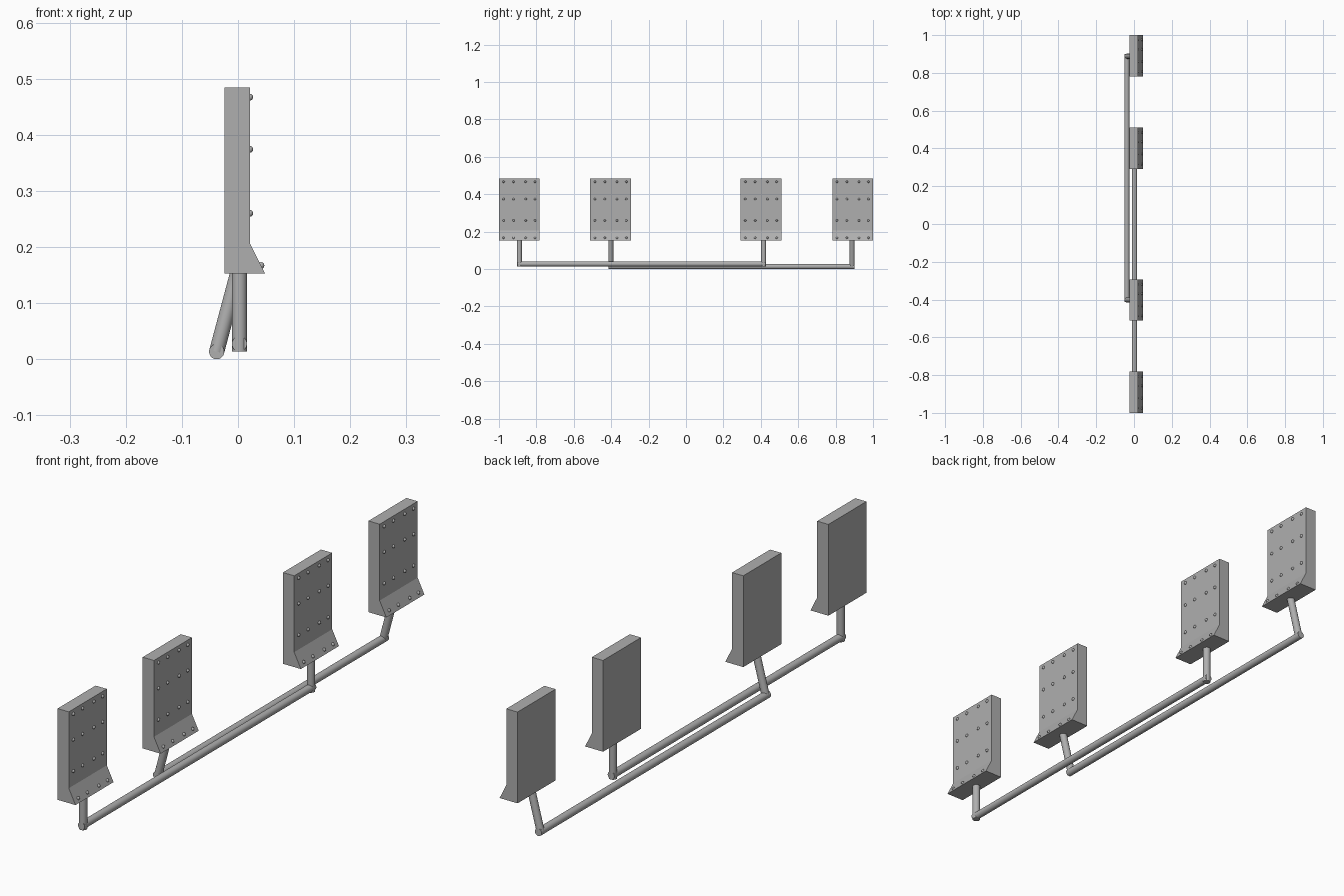
import bpy, bmesh, math
from mathutils import Vector, Matrix

if "Cube" in bpy.data.objects:
    bpy.data.objects.remove(bpy.data.objects["Cube"])

grey = bpy.data.materials.new("steel_grey")
grey.diffuse_color = (0.43, 0.43, 0.43, 1)
grey.use_nodes = True
grey.node_tree.nodes["Principled BSDF"].inputs["Base Color"].default_value = grey.diffuse_color

PIPE_R = 0.0135
PAD_W = 0.218
PAD_Y = (-0.891, -0.403, 0.401, 0.891)


def finish(name, bm, smooth=False):
    bmesh.ops.recalc_face_normals(bm, faces=bm.faces)
    mesh = bpy.data.meshes.new(name)
    bm.to_mesh(mesh)
    bm.free()
    mesh.materials.append(grey)
    obj = bpy.data.objects.new(name, mesh)
    bpy.context.collection.objects.link(obj)
    if smooth:
        bpy.ops.object.select_all(action='DESELECT')
        obj.select_set(True)
        bpy.context.view_layer.objects.active = obj
        bpy.ops.object.shade_smooth_by_angle(angle=math.radians(40))
    return obj


def pipe(name, a, b):
    a, b = Vector(a), Vector(b)
    d = b - a
    mat = Matrix.Translation((a + b) / 2) @ d.to_track_quat('Z', 'Y').to_matrix().to_4x4()
    bm = bmesh.new()
    bmesh.ops.create_cone(bm, cap_ends=True, segments=32, radius1=PIPE_R,
                          radius2=PIPE_R, depth=d.length, matrix=mat)
    return finish(name, bm, True)


# Target plates: side profile with a flared foot, extruded along y
PROFILE = [(-0.024, 0.153), (0.048, 0.153), (0.021, 0.207), (0.021, 0.484), (-0.024, 0.484)]


def plate(name, yc):
    bm = bmesh.new()
    face = bm.faces.new([bm.verts.new((x, yc - PAD_W / 2, z)) for x, z in PROFILE])
    ext = bmesh.ops.extrude_face_region(bm, geom=[face])
    verts = [v for v in ext["geom"] if isinstance(v, bmesh.types.BMVert)]
    bmesh.ops.translate(bm, verts=verts, vec=(0, PAD_W, 0))
    finish(name, bm)


# Rivets: four rows of four, the lowest row sits on the flare
def rivets(name, yc):
    bm = bmesh.new()
    for z in (0.467, 0.374, 0.26, 0.167):
        x = 0.021 + max(0, 0.207 - z) * 0.5
        for dy in (-0.084, -0.031, 0.034, 0.084):
            bmesh.ops.create_uvsphere(bm, u_segments=12, v_segments=8, radius=0.006,
                                      matrix=Matrix.Translation((x, yc + dy, z)))
    finish(name, bm, True)


for i, yc in enumerate(PAD_Y):
    plate(f"plate_{i + 1}", yc)
    rivets(f"rivets_{i + 1}", yc)

# Upright linkage: two vertical posts joined by a floor bar
for i, y in enumerate((-0.891, 0.415)):
    pipe(f"upright_post_{i + 1}", (0.0025, y, 0.014), (0.0025, y, 0.155))
pipe("upright_bar", (0.0025, -0.902, 0.0275), (0.0025, 0.426, 0.0275))

# Slanted linkage: two leaning posts joined by a floor bar behind
for i, y in enumerate((-0.402, 0.888)):
    pipe(f"slanted_post_{i + 1}", (-0.038, y, 0.0135), (0.0005, y, 0.158))
pipe("slanted_bar", (-0.038, -0.414, 0.0135), (-0.038, 0.901, 0.0135))
